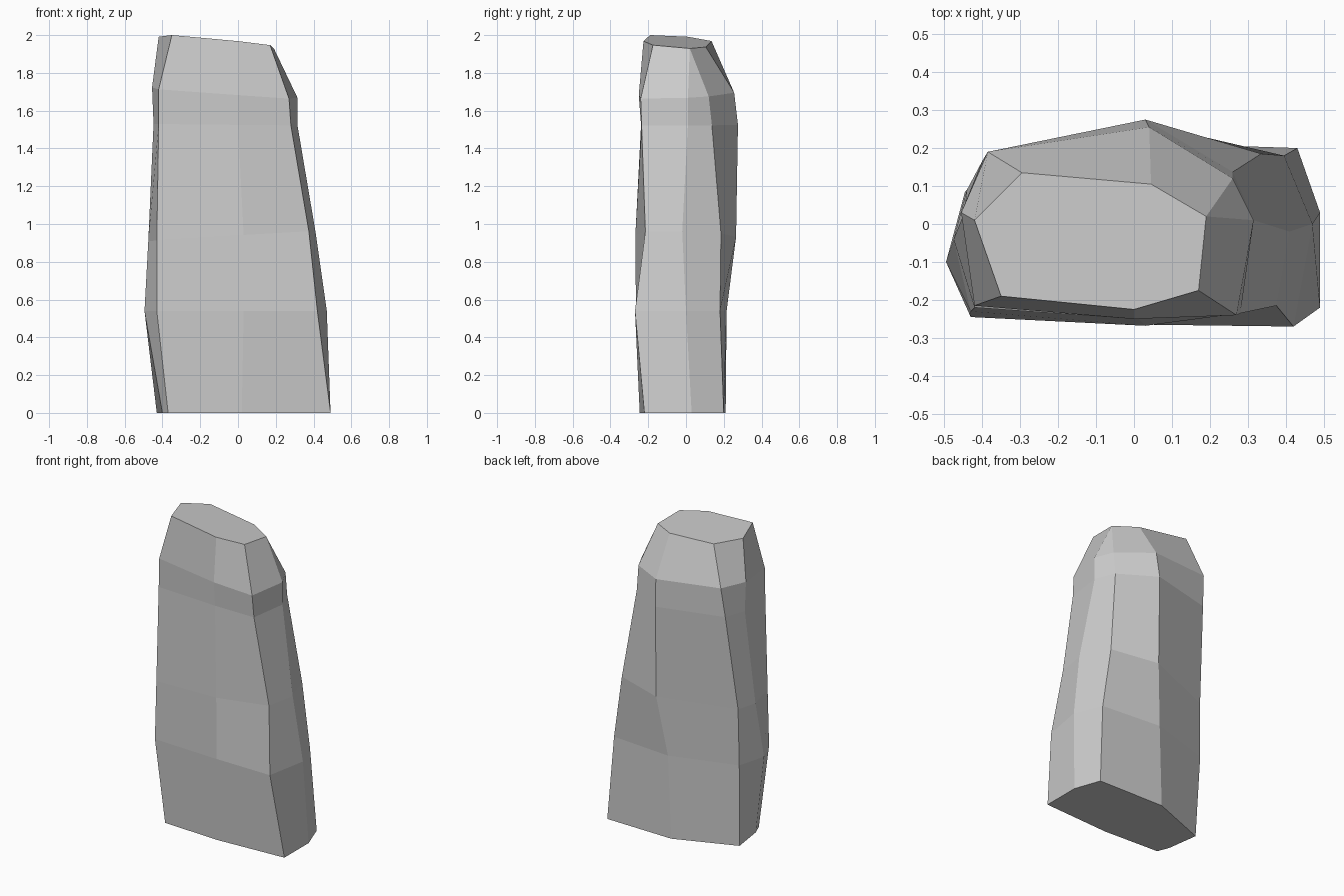
import bpy, bmesh

# Height of each ring: (base z, slope along x, slope along y)
levels = [(0, 0, 0), (0.54, 0, 0), (0.935, 0.06, -0.02),
          (1.525, -0.01, 0), (1.69, -0.07, 0.03), (1.95, -0.1, -0.08)]

# Cross-sections: front left, front, front right, right,
# back right, back, back left, left
rings = [
    [(-.37, -.225), (.02, -.245), (.49, -.22), (.49, .03),
     (.43, .20), (-.04, .21), (-.43, .06), (-.40, -.15)],
    [(-.43, -.245), (.03, -.265), (.42, -.27), (.47, 0),
     (.395, .18), (-.02, .215), (-.445, .085), (-.495, -.10)],
    [(-.43, -.23), (.03, -.268), (.375, -.215), (.41, -.02),
     (.335, .185), (.03, .265), (-.44, .09), (-.475, -.04)],
    [(-.42, -.22), (0, -.238), (.28, -.235), (.315, .01),
     (.26, .137), (.03, .275), (-.40, .165), (-.447, .03)],
    [(-.42, -.215), (0, -.25), (.27, -.24), (.315, .01),
     (.26, .12), (.04, .255), (-.385, .19), (-.455, .03)],
    [(-.35, -.19), (0, -.225), (.17, -.175), (.19, .02),
     (.19, .02), (.045, .105), (-.295, .135), (-.42, .01)],
]

# Standing stone: loft the rings and cap both ends
bm = bmesh.new()
loops = [[bm.verts.new((x, y, z + sx * x + sy * y)) for x, y in ring]
         for ring, (z, sx, sy) in zip(rings, levels)]
for low, high in zip(loops, loops[1:]):
    for i in range(8):
        j = (i + 1) % 8
        bm.faces.new((low[i], low[j], high[j], high[i]))
bm.faces.new(loops[0][::-1])
bm.faces.new(loops[-1])

# Right and back-right corners meet in one point at the top
bmesh.ops.remove_doubles(bm, verts=bm.verts, dist=0.001)
bmesh.ops.recalc_face_normals(bm, faces=bm.faces)
mesh = bpy.data.meshes.new("standing_stone")
bm.to_mesh(mesh)
bm.free()
bpy.context.collection.objects.link(bpy.data.objects.new("standing_stone", mesh))
